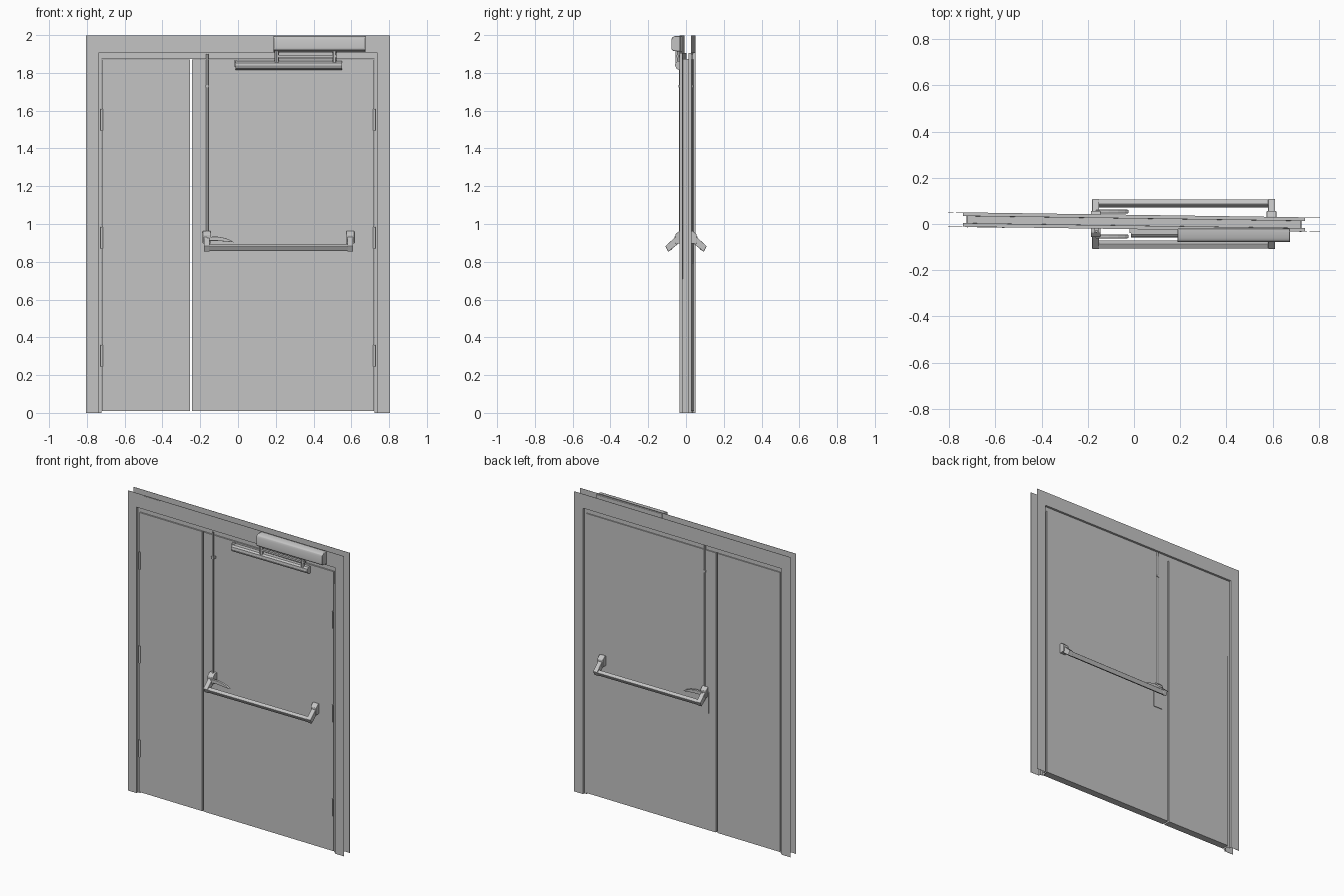
import bpy, bmesh
from mathutils import Matrix

if "Cube" in bpy.data.objects:
    bpy.data.objects.remove(bpy.data.objects["Cube"])

SKEW = -0.0145          # the wall plane runs slightly askew to the hardware
YF, YB = -0.0215, 0.0385  # front and back faces of the frame at x = 0

grey = bpy.data.materials.new("painted_grey")
grey.diffuse_color = (0.55, 0.55, 0.55, 1)
grey.use_nodes = True
grey.node_tree.nodes["Principled BSDF"].inputs["Base Color"].default_value = grey.diffuse_color


def finish(name, bm, skew=False, bevel=0, smooth=False):
    if skew:
        for v in bm.verts:
            v.co.y += SKEW * v.co.x
    bmesh.ops.recalc_face_normals(bm, faces=bm.faces)
    me = bpy.data.meshes.new(name)
    bm.to_mesh(me)
    bm.free()
    me.materials.append(grey)
    ob = bpy.data.objects.new(name, me)
    bpy.context.collection.objects.link(ob)
    if bevel:
        m = ob.modifiers.new("bevel", 'BEVEL')
        m.width, m.segments = bevel, 2
    if smooth:
        bpy.context.view_layer.objects.active = ob
        ob.select_set(True)
        bpy.ops.object.shade_smooth_by_angle()
        ob.select_set(False)
    return ob


def prism(name, pts, a, b, axis='X', **kw):
    """Extrude a profile: (y, z) along X or (x, z) along Y."""
    bm = bmesh.new()
    place = (lambda p, t: (t, p[0], p[1])) if axis == 'X' else (lambda p, t: (p[0], t, p[1]))
    lo = [bm.verts.new(place(p, a)) for p in pts]
    hi = [bm.verts.new(place(p, b)) for p in pts]
    bm.faces.new(lo)
    bm.faces.new(hi)
    for i in range(len(pts)):
        j = (i + 1) % len(pts)
        bm.faces.new((lo[i], lo[j], hi[j], hi[i]))
    return finish(name, bm, **kw)


def box(name, x0, x1, y0, y1, z0, z1, **kw):
    return prism(name, [(y0, z0), (y1, z0), (y1, z1), (y0, z1)], x0, x1, **kw)


def post(name, x, y, z0, z1, r, **kw):
    bm = bmesh.new()
    bmesh.ops.create_cone(bm, cap_ends=True, segments=12, radius1=r, radius2=r, depth=z1 - z0,
                          matrix=Matrix.Translation((x, y, (z0 + z1) / 2)))
    return finish(name, bm, smooth=True, **kw)


# Folded sheet frame: open hat profile swept round the opening
# t = 1 outer trim edge, 0 opening edge, -1 stop edge
profile = [(1, YF), (0, YF), (0, YF + .014), (-1, YF + .014),
           (-1, YB - .014), (0, YB - .014), (0, YB), (1, YB)]
bm = bmesh.new()
rings = []
for sx, top in ((-1, 0), (-1, 1), (1, 1), (1, 0)):
    ring = []
    for t, y in profile:
        x = 0.74 + t * (0.065 if t > 0 else 0.017)
        z = 1.905 + t * (0.094 if t > 0 else 0.032)
        ring.append(bm.verts.new((sx * x, y, z * top)))
    rings.append(ring)
for r0, r1 in zip(rings, rings[1:]):
    for i in range(len(profile) - 1):
        bm.faces.new((r0[i], r0[i + 1], r1[i + 1], r1[i]))
frame = finish("door_frame", bm, skew=True)
sheet = frame.modifiers.new("sheet", 'SOLIDIFY')
sheet.thickness, sheet.offset = 0.002, 0

# Door leaves
box("narrow_leaf", -0.721, -0.255, YF + .005, YB - .007, 0.01, 1.872, skew=True)
box("wide_leaf", -0.244, 0.721, YF + .005, YB - .007, 0.01, 1.872, skew=True)

# Hinges
for side, sx in (("left", -1), ("right", 1)):
    for i, z in enumerate((0.302, 0.928, 1.552)):
        post(f"hinge_{side}_{i + 1}", sx * 0.721, YF + .003, z - .057, z + .057, .0065, skew=True)

# Small plate on the head of the frame
box("head_plate", -0.68, -0.56, YF - .003, YF, 1.915, 1.995, skew=True)

# Door closer body, arm and slide track
prism("closer_body", [(-.02, 1.912), (-.068, 1.916), (-.078, 1.926), (-.078, 1.975),
                      (-.073, 1.988), (-.06, 1.995), (-.02, 1.995)],
      0.188, 0.675, bevel=.003, smooth=True)
box("closer_arm", 0.195, 0.525, -.053, -.036, 1.882, 1.894)
for x in (0.205, 0.51):
    post(f"arm_pivot_{x}", x, -.045, 1.855, 1.915, .011)
prism("slide_track", [(-.018, 1.862), (-.045, 1.862), (-.056, 1.853), (-.058, 1.838),
                      (-.05, 1.822), (-.035, 1.815), (-.018, 1.815)],
      -0.012, 0.55, smooth=True)
box("track_end", -0.02, -0.004, -.04, -.018, 1.835, 1.866)

# Panic hardware on both faces of the wide leaf
for face, s in (("front", -1), ("back", 1)):
    def side(pts):
        return [(s * y, z) for y, z in pts]

    for end, x in (("latch", -0.166), ("hinge", 0.595)):
        prism(f"{face}_{end}_housing",
              side([(.01, .897), (.01, .963), (.036, .963), (.056, .945), (.056, .897)]),
              x - .021, x + .021, bevel=.003)
        prism(f"{face}_{end}_arm",
              side([(.036, .90), (.05, .937), (.109, .883), (.094, .853)]),
              x - .015, x + .015, bevel=.003)
    # push bar with chamfered edges
    prism(f"{face}_push_bar", side([(.108, .881), (.093, .855), (.07, .868), (.085, .892)]),
          -0.18, 0.607, bevel=.004)
    # curved lever handle
    prism(f"{face}_lever", [(-.165, .932), (-.11, .933), (-.07, .926), (-.04, .915), (-.022, .903),
                            (-.06, .907), (-.11, .911), (-.165, .911)],
          s * .046, s * .062, axis='Y', bevel=.002)
    # vertical latch rod and its guide
    post(f"{face}_rod", -0.163, s * .031, 0.955, 1.9, .006)
    box(f"{face}_rod_guide", -0.172, -0.154, min(s * .012, s * .039), max(s * .012, s * .039),
        1.722, 1.737)

# Lock plate below the back lever
box("lock_plate", -0.195, -0.13, YB - .01, YB - .002, 0.79, 0.93, skew=True)
